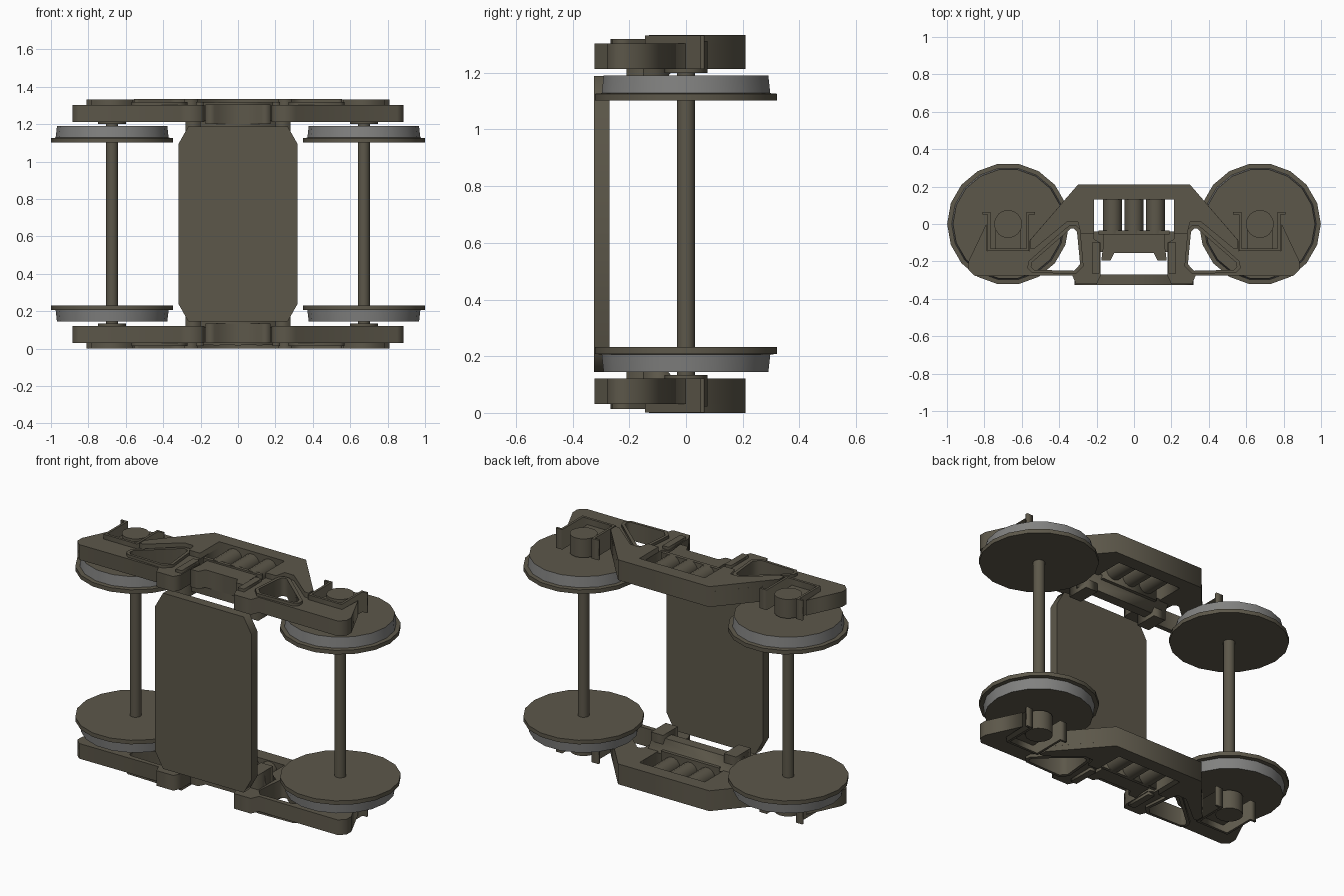
import bpy, bmesh, math
from mathutils import Matrix

if "Cube" in bpy.data.objects:
    bpy.data.objects.remove(bpy.data.objects["Cube"])

MID = 0.667  # half of the total height: every part is mirrored about this level


def material(name, col):
    m = bpy.data.materials.new(name)
    m.diffuse_color = (*col, 1)
    m.use_nodes = True
    m.node_tree.nodes["Principled BSDF"].inputs["Base Color"].default_value = m.diffuse_color
    return m


IRON = material("weathered_iron", (0.108, 0.096, 0.068))
STEEL = material("bare_steel", (0.22, 0.22, 0.215))


def finish(name, me, mx, mz, smooth=False):
    """Link a mesh made in real heights, and mirror it about the centre."""
    me.transform(Matrix.Translation((0, 0, -MID)))
    ob = bpy.data.objects.new(name, me)
    ob.location.z = MID
    bpy.context.collection.objects.link(ob)
    if not me.materials:
        me.materials.append(IRON)
    if mx or mz:
        mod = ob.modifiers.new("mirror", 'MIRROR')
        mod.use_axis = (mx, False, mz)
        mod.use_mirror_merge = False
    if smooth:
        bpy.ops.object.select_all(action='DESELECT')
        ob.select_set(True)
        bpy.context.view_layer.objects.active = ob
        bpy.ops.object.shade_smooth_by_angle(angle=math.radians(35))
    return ob


def plate(name, loops, z0, z1, mx=False, mz=True):
    """Extrude xy outlines (later loops are holes) between two heights."""
    cu = bpy.data.curves.new(name, 'CURVE')
    cu.dimensions, cu.fill_mode = '2D', 'BOTH'
    cu.extrude = (z1 - z0) / 2
    for pts in loops:
        sp = cu.splines.new('POLY')
        sp.points.add(len(pts) - 1)
        for p, (x, y) in zip(sp.points, pts):
            p.co = (x, y, 0, 1)
        sp.use_cyclic_u = True
    tmp = bpy.data.objects.new("tmp", cu)
    bpy.context.collection.objects.link(tmp)
    deps = bpy.context.evaluated_depsgraph_get()
    me = bpy.data.meshes.new_from_object(tmp.evaluated_get(deps))
    bpy.data.objects.remove(tmp)
    me.materials.clear()
    me.transform(Matrix.Translation((0, 0, (z0 + z1) / 2)))
    bm = bmesh.new()
    bm.from_mesh(me)
    bmesh.ops.remove_doubles(bm, verts=bm.verts, dist=1e-5)
    bmesh.ops.recalc_face_normals(bm, faces=bm.faces)
    bm.to_mesh(me)
    bm.free()
    return finish(name, me, mx, mz)


def rect(x0, x1, y0, y1):
    return [(x0, y0), (x1, y0), (x1, y1), (x0, y1)]


def both(half):
    """Complete a right half outline with its left twin."""
    return half + [(-x, y) for x, y in reversed(half)]


def flip(pts):
    return [(-x, y) for x, y in pts]


def lathe(name, profile, x, sides, mx, mz, axis='Z', y=0, steel_between=None):
    """Solid of revolution from (radius, position) pairs."""
    bm = bmesh.new()
    rings = [[bm.verts.new((r * math.cos(2 * math.pi * i / sides),
                            r * math.sin(2 * math.pi * i / sides), h))
              for i in range(sides)] for r, h in profile]
    for a, b in zip(rings, rings[1:]):
        for i in range(sides):
            j = (i + 1) % sides
            bm.faces.new((a[i], a[j], b[j], b[i]))
    bm.faces.new(rings[0])
    bm.faces.new(rings[-1])
    bmesh.ops.recalc_face_normals(bm, faces=bm.faces)
    if steel_between:
        for f in bm.faces:
            zc = f.calc_center_median().z
            if abs(f.normal.z) < 0.5 and steel_between[0] < zc < steel_between[1]:
                f.material_index = 1
    me = bpy.data.meshes.new(name)
    bm.to_mesh(me)
    bm.free()
    me.materials.append(IRON)
    me.materials.append(STEEL)
    if axis == 'Y':
        me.transform(Matrix.Rotation(-math.pi / 2, 4, 'X'))
    me.transform(Matrix.Translation((x, y, 1.268 if axis == 'Y' else 0)))
    return finish(name, me, mx, mz, True)


AX = 0.673  # axle position

# wheels with flange and steel tread, and the axles
lathe("wheels", [(0.326, 1.102), (0.326, 1.126), (0.302, 1.128), (0.295, 1.19)],
      AX, 18, True, True, steel_between=(1.13, 1.19))
lathe("axles", [(0.032, 0.1), (0.032, 1.234)], AX, 16, True, False)

# side frame with triangular windows
window = [(0.288, -0.215), (0.305, -0.04), (0.32, -0.025), (0.34, -0.025), (0.355, -0.04),
          (0.545, -0.205), (0.55, -0.23), (0.535, -0.245), (0.32, -0.25)]
outline = both([(0.3, 0.21), (0.56, -0.09), (0.56, -0.145), (0.785, -0.145), (0.79, 0.0),
                (0.885, -0.2), (0.885, -0.245), (0.85, -0.278), (0.33, -0.275),
                (0.31, -0.322), (0.2, -0.322), (0.18, -0.28), (0.18, -0.1),
                (0.215, -0.08), (0.215, 0.13)])
plate("side_frames", [outline, window, flip(window)], 1.213, 1.303)

# raised lower chord and sloping arms
plate("frame_chords", [both([(0.3, 0.21), (0.555, -0.085), (0.555, -0.13), (0.53, -0.13),
                             (0.36, 0.01), (0.3, 0.01), (0.285, -0.05), (0.215, -0.05),
                             (0.215, 0.13)])], 1.30, 1.334)
# lip around each window
rim = [(0.27, -0.225), (0.287, -0.03), (0.31, -0.008), (0.345, -0.008), (0.368, -0.025),
       (0.565, -0.2), (0.57, -0.235), (0.545, -0.26), (0.31, -0.267)]
plate("window_rims", [rim, window], 1.30, 1.32, mx=True)
# guide columns beside the springs
plate("guide_columns", [rect(0.185, 0.225, -0.265, -0.1)], 1.29, 1.32, mx=True)

# U shaped pedestal jaws with turned out lips
plate("pedestal_jaws", [[(0.53, 0.065), (0.53, 0.052), (0.562, 0.052), (0.562, -0.145),
                         (0.782, -0.145), (0.782, 0.052), (0.81, 0.052), (0.81, 0.065),
                         (0.768, 0.065), (0.768, -0.13), (0.576, -0.13), (0.576, 0.065)]],
      1.213, 1.332, mx=True)
# axle bearings
plate("bearing_seats", [rect(0.605, 0.74, -0.14, -0.01)], 1.213, 1.295, mx=True)
lathe("bearing_caps", [(0.075, 1.2), (0.075, 1.312)], AX, 16, True, True)

# springs between chord and bolster
for sx in (-0.115, 0, 0.115):
    lathe("spring", [(0.051, -0.05), (0.051, 0.135)], sx, 14, False, True, 'Y')

# bolster ends with tapered legs
plate("bolster_ends", [both([(0.165, -0.035), (0.165, -0.12), (0.175, -0.195),
                             (0.125, -0.195), (0.105, -0.155)])], 1.2, 1.305)
plate("bolster_caps", [rect(-0.19, 0.19, -0.055, -0.035)], 1.2, 1.315)
# inner bolster beam and its lugs
inner = plate("bolster_beams", [rect(-0.28, 0.28, -0.15, -0.04)], 1.15, 1.22)
for v in inner.data.vertices:  # slope the inward face
    if v.co.z < 1.18 - MID and v.co.y > -0.1:
        v.co.y -= 0.05
plate("bolster_lugs", [rect(0.2, 0.28, -0.21, -0.07)], 1.125, 1.22, mx=True)

# large centre plate with clipped corners, drawn flat then stood upright
deck = plate("centre_plate", [[(0.317, 0.43), (0.265, 0.522), (-0.265, 0.522), (-0.317, 0.43),
                               (-0.317, -0.43), (-0.265, -0.522), (0.265, -0.522),
                               (0.317, -0.43)]], MID - 0.0275, MID + 0.0275, mz=False)
deck.data.transform(Matrix.Rotation(math.pi / 2, 4, 'X'))
deck.location.y = -0.298
